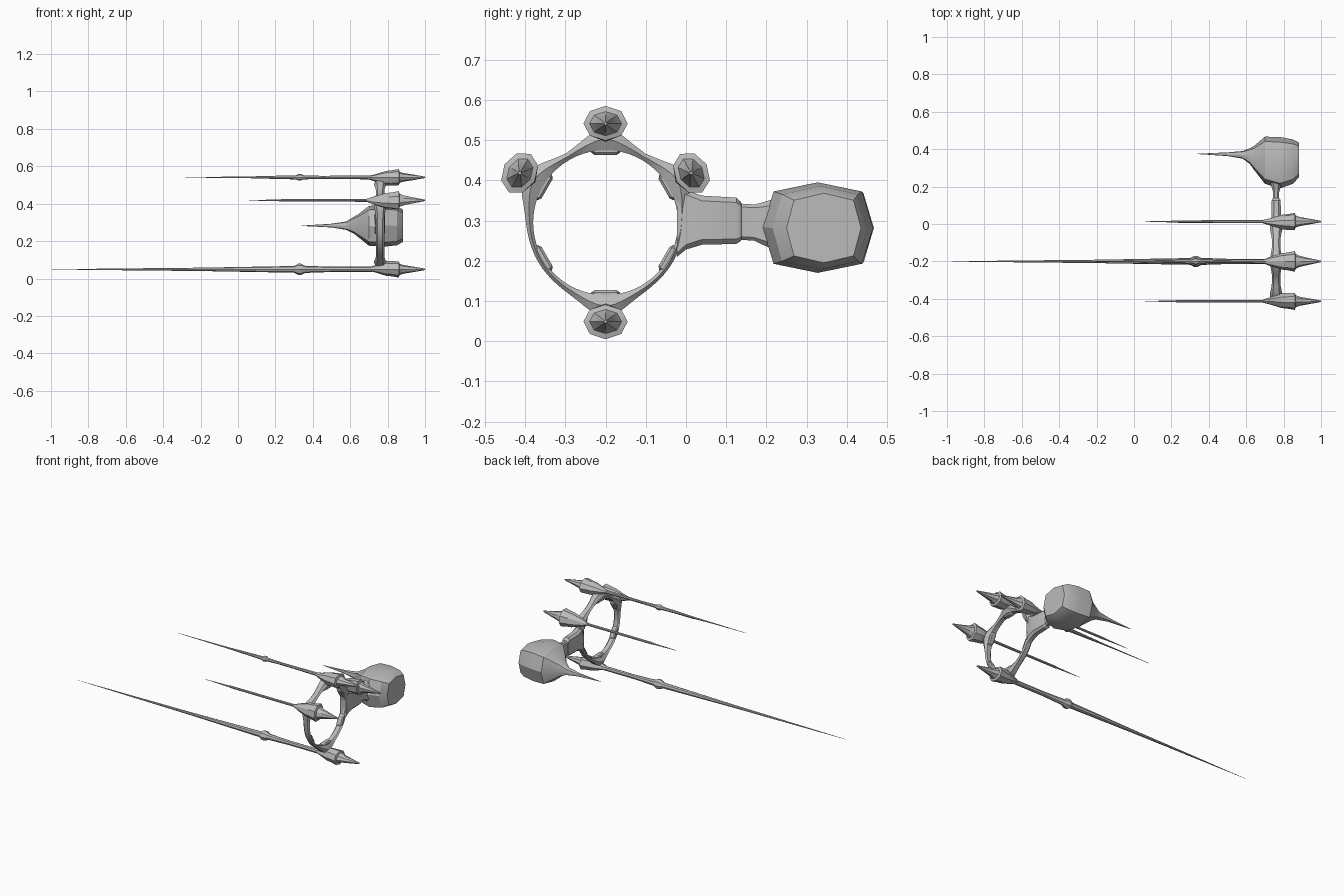
import bpy, bmesh
from math import sin, cos, pi, radians, exp
from mathutils import Vector

cube = bpy.data.objects.get("Cube")
if cube:
    bpy.data.objects.remove(cube, do_unlink=True)

GREY = (0.5, 0.5, 0.5, 1.0)
hull = bpy.data.materials.new("hull_grey")
hull.use_nodes = True
hull.diffuse_color = GREY
hull.node_tree.nodes["Principled BSDF"].inputs["Base Color"].default_value = GREY

HUB = Vector((0.76, -0.2, 0.295))    # centre of the ring
REACH = 0.246                        # hub to pod axis


def loft(name, sections, closed=False, angle=25):
    """Skin a list of equal-length point loops into one solid."""
    bm = bmesh.new()
    loops = [[bm.verts.new(p) for p in s] for s in sections]
    n = len(loops[0])
    pairs = list(zip(loops, loops[1:]))
    if closed:
        pairs.append((loops[-1], loops[0]))
    else:
        bm.faces.new(loops[0])
        bm.faces.new(loops[-1])
    for a, b in pairs:
        for i in range(n):
            j = (i + 1) % n
            bm.faces.new((a[i], a[j], b[j], b[i]))
    bmesh.ops.recalc_face_normals(bm, faces=bm.faces)
    mesh = bpy.data.meshes.new(name)
    bm.to_mesh(mesh)
    bm.free()
    mesh.materials.append(hull)
    obj = bpy.data.objects.new(name, mesh)
    bpy.context.collection.objects.link(obj)
    bpy.ops.object.select_all(action="DESELECT")
    obj.select_set(True)
    bpy.context.view_layer.objects.active = obj
    bpy.ops.object.shade_smooth_by_angle(angle=radians(angle))
    return obj


def frame(deg):
    """Outward and tangent directions on the ring at an angle."""
    a = radians(deg)
    return Vector((0, cos(a), sin(a))), Vector((0, -sin(a), cos(a)))


def lance_loop(x, side, inner, outer, deg, n=8):
    out, tan = frame(deg)
    base = HUB + out * REACH
    pts = []
    for k in range(n):
        a = 2 * pi * k / n
        c, s = cos(a), sin(a)
        p = base + out * c * (outer if c > 0 else inner) + tan * s * side
        pts.append((x, p.y, p.z))
    return pts


# Pods with nose cones: x, half width, inward reach, outward reach
POD = [(0.69, .009, .009, .009), (0.72, .022, .018, .012),
       (0.79, .044, .044, .034), (0.82, .047, .045, .037),
       (0.86, .055, .042, .044), (0.864, .04, .03, .03),
       (0.885, .03, .023, .023), (0.93, .019, .016, .016), (1.0, .004, .004, .004)]

# Lances: x, radius
SHORT = [(0.72, .008), (0.24, .007), (0.22, .005), (0.06, .001)]
MEDIUM = [(0.72, .011), (0.45, .008), (0.35, .011), (0.335, .018), (0.325, .018),
          (0.31, .011), (0.1, .006), (0.08, .005), (-0.28, .001)]
LONG = [(0.72, .014), (0.5, .014), (0.36, .019), (0.338, .03), (0.322, .03),
        (0.3, .018), (-0.2, .009), (-0.6, .005), (-1.0, .0005)]

PODS = {"top": (90, MEDIUM), "front": (150, SHORT), "back": (30, SHORT), "bottom": (270, LONG)}
for label, (deg, lance) in PODS.items():
    loft(label + "_pod", [lance_loop(x, s, i, o, deg) for x, s, i, o in POD])
    loft(label + "_lance", [lance_loop(x, r, r, r, deg) for x, r in lance])


# Ring, swelling outward into each pod
def ring_loop(deg):
    out, _ = frame(deg)
    near = min(abs((deg - d + 180) % 360 - 180) for d, _ in PODS.values())
    swell = exp(-(near / 14) ** 2)
    wide = exp(-(near / 24) ** 2)
    inner, outer = 0.18, 0.194 + 0.018 * wide + 0.022 * swell
    half = 0.022 + 0.012 * swell
    mid = (inner + outer) / 2
    profile = [(-.6, inner), (.6, inner), (1, mid), (.6, outer), (-.6, outer), (-1, mid)]
    return [HUB + out * r + Vector((t * half, 0, 0)) for t, r in profile]


loft("ring", [ring_loop(d) for d in range(0, 360, 6)], closed=True, angle=35)


# Small pads on the inside of the ring
def pad_loop(deg, r, half_tan, half_x):
    out, tan = frame(deg)
    return [HUB + out * r + tan * half_tan * a + Vector((half_x * b, 0, 0))
            for a, b in ((-1, -.5), (-.8, -1), (.8, -1), (1, -.5),
                         (1, .5), (.8, 1), (-.8, 1), (-1, .5))]


for i, deg in enumerate((30, 90, 150, 210, 270, 330)):
    loft(f"ring_pad_{i + 1}", [pad_loop(deg, .186, .038, .018), pad_loop(deg, .174, .036, .018),
                              pad_loop(deg, .168, .027, .012)])


# Neck joining the ring to the engine: y, low z, high z, half thickness
def neck_loop(y, low, high, half):
    c = half * 0.5
    return [(HUB.x + a, y, z) for a, z in (
        (-c, low), (c, low), (half, low + c), (half, high - c),
        (c, high), (-c, high), (-half, high - c), (-half, low + c))]


NECK = [(-.022, .21, .39, .02), (0, .228, .376, .024), (.04, .24, .362, .026),
        (.125, .242, .357, .024), (.135, .248, .348, .02), (.138, .252, .342, .016),
        (.17, .25, .34, .016), (.19, .24, .345, .022), (.24, .22, .36, .035)]
loft("neck", [neck_loop(*s) for s in NECK])


# Engine bulb with spike: x, y range, z range
def bulb_loop(x, y0, y1, z0, z1, n=8):
    pts = []
    for k in range(n):
        a = 2 * pi * k / n
        f = 1.13 if k % 2 else 1.0
        pts.append((x, (y0 + y1) / 2 + (y1 - y0) / 2 * f * cos(a),
                    (z0 + z1) / 2 + (z1 - z0) / 2 * f * sin(a)))
    return pts


BULB = [(.34, .374, .376, .281, .283), (.5, .363, .383, .273, .293),
        (.58, .35, .39, .26, .305), (.62, .32, .405, .24, .33),
        (.645, .285, .42, .22, .345), (.7, .215, .467, .175, .388),
        (.78, .19, .465, .17, .395), (.85, .215, .452, .178, .386),
        (.882, .25, .435, .195, .368)]
loft("engine_bulb", [bulb_loop(*s) for s in BULB])
